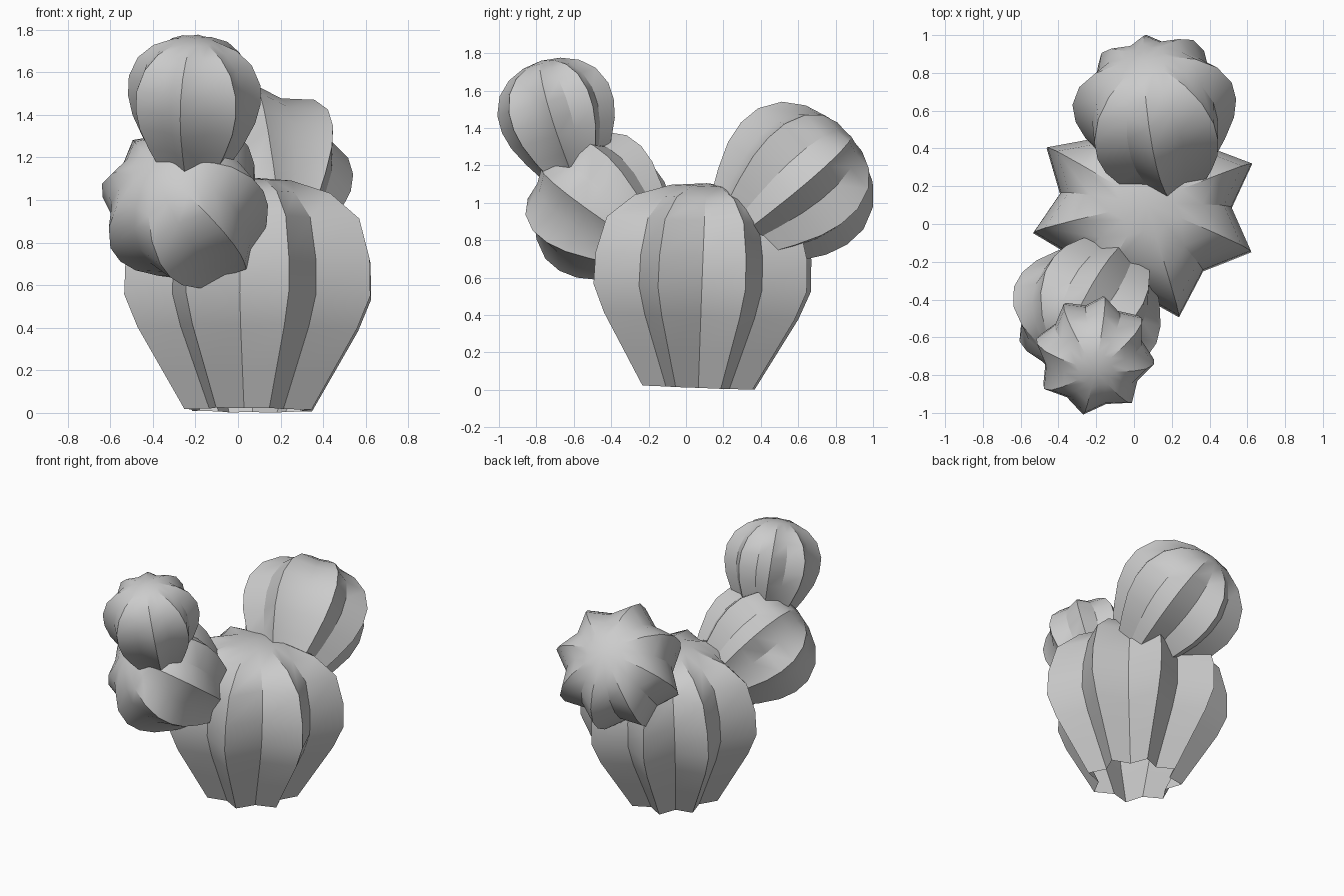
import bpy, bmesh
from math import radians, cos, sin
from mathutils import Vector, Quaternion

if "Cube" in bpy.data.objects:
    bpy.data.objects.remove(bpy.data.objects["Cube"])

# Rib profiles (radius, height): tapered trunk, rounder arms (scaled down)
TRUNK = [(.315, 0), (.43, .19), (.545, .38), (.61, .53), (.605, .70),
         (.55, .89), (.40, 1.01), (.20, 1.07)]
ARM = [(.35, 0), (.46, .17), (.56, .36), (.605, .53), (.60, .70),
       (.52, .87), (.38, .99), (.20, 1.06)]
TIP_Z = 1.085
# Slightly irregular rib directions in degrees
RIBS = [22, 66, 108, 149, 193, 240, 287, 337]


def ribbed_body(name, profile, base, apex, width, roll, valley):
    base, apex = Vector(base), Vector(apex)
    axis = apex - base
    length = axis.length / TIP_Z
    turn = Vector((0, 0, 1)).rotation_difference(axis) @ Quaternion((0, 0, 1), radians(roll))

    # Alternate rib tips and valleys around the body
    spokes = []
    for i, a in enumerate(RIBS):
        nxt = RIBS[(i + 1) % 8] + (360 if i == 7 else 0)
        spokes += [(radians(a), 1), (radians((a + nxt) / 2), valley)]

    bm = bmesh.new()
    rings = [[bm.verts.new(turn @ Vector((r * k * width * cos(a), r * k * width * sin(a), z * length)) + base)
              for a, k in spokes] for r, z in profile]
    tip = bm.verts.new(apex)
    n = len(spokes)
    for lo, hi in zip(rings, rings[1:]):
        for i in range(n):
            j = (i + 1) % n
            bm.faces.new((lo[i], lo[j], hi[j], hi[i]))
    for i in range(n):
        bm.faces.new((rings[-1][i], rings[-1][(i + 1) % n], tip))

    mesh = bpy.data.meshes.new(name)
    bm.to_mesh(mesh)
    bm.free()
    obj = bpy.data.objects.new(name, mesh)
    bpy.context.collection.objects.link(obj)
    bpy.ops.object.select_all(action='DESELECT')
    obj.select_set(True)
    bpy.context.view_layer.objects.active = obj
    bpy.ops.object.shade_smooth_by_angle(angle=radians(30))
    return obj


# Trunk with an open bottom
ribbed_body("trunk", TRUNK, (.055, .068, .013), (.065, .11, 1.105), 1, 0, .75)
# Single pad at the back
ribbed_body("back_arm", ARM, (.18, .30, .86), (.05, .87, 1.36), .715, -12, .80)
# Two stacked pads at the front
ribbed_body("front_arm", ARM, (-.09, -.22, .78), (-.40, -.71, 1.17), .67, -42, .82)
ribbed_body("front_arm_top", ARM, (-.215, -.60, 1.18), (-.205, -.775, 1.76), .525, -28, .82)
